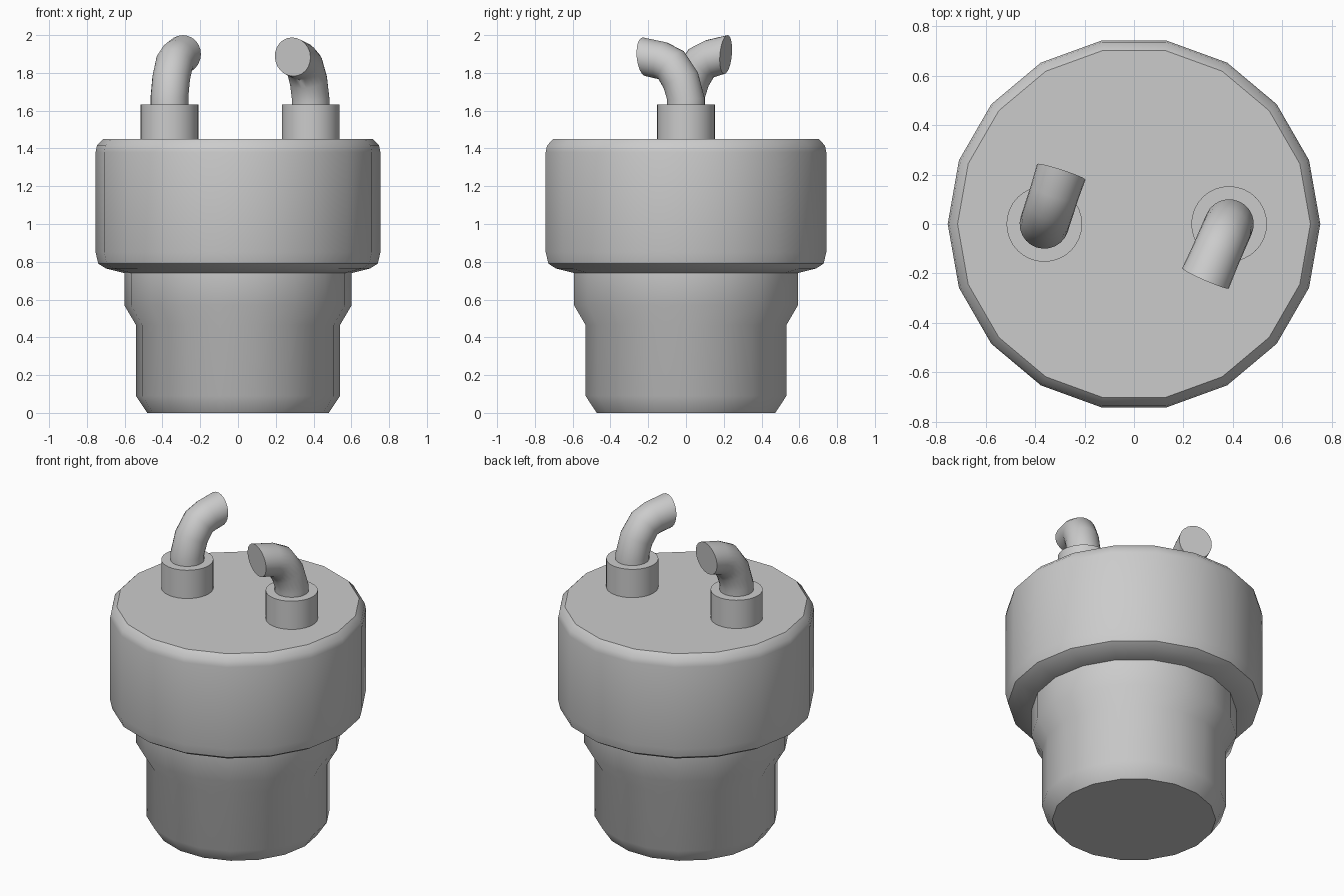
import bpy, bmesh
from math import sin, cos, radians, pi

if "Cube" in bpy.data.objects:
    bpy.data.objects.remove(bpy.data.objects["Cube"])


def make_object(name, rings):
    """Skin a list of vertex rings and cap both ends."""
    bm = bmesh.new()
    loops = [[bm.verts.new(p) for p in ring] for ring in rings]
    n = len(loops[0])
    for a, b in zip(loops, loops[1:]):
        for i in range(n):
            j = (i + 1) % n
            bm.faces.new((a[i], a[j], b[j], b[i]))
    bm.faces.new(loops[0][::-1])
    bm.faces.new(loops[-1])
    bmesh.ops.recalc_face_normals(bm, faces=bm.faces)
    mesh = bpy.data.meshes.new(name)
    bm.to_mesh(mesh)
    bm.free()
    obj = bpy.data.objects.new(name, mesh)
    bpy.context.collection.objects.link(obj)
    bpy.ops.object.select_all(action='DESELECT')
    obj.select_set(True)
    bpy.context.view_layer.objects.active = obj
    bpy.ops.object.shade_smooth_by_angle(angle=radians(40))
    return obj


def lathe(name, profile, sides, x=0.0):
    """Turn a (radius, z) profile around a vertical axis."""
    make_object(name, [[(x + r * cos(2 * pi * i / sides), r * sin(2 * pi * i / sides), z)
                        for i in range(sides)] for r, z in profile])


def bent_pipe(name, x, azimuth, path, dz, sides=24):
    """Sweep rings along a bend; path holds (reach, z, elevation, radius)."""
    ca, sa = cos(radians(azimuth)), sin(radians(azimuth))
    rings = []
    for s, z, elev, r in path:
        e = radians(elev)
        ring = []
        for i in range(sides):
            t = 2 * pi * i / sides
            u, v = r * cos(t), r * sin(t)      # u: in bend plane, v: sideways
            reach = s - u * sin(e)
            ring.append((x + reach * ca - v * sa, reach * sa + v * ca,
                         z + dz + u * cos(e)))
        rings.append(ring)
    make_object(name, rings)


# Stepped lower canister
lathe("lower_body", [(0.48, 0.0), (0.54, 0.09), (0.54, 0.465),
                     (0.602, 0.57), (0.602, 0.76)], 18)

# Wide upper drum with rounded rims
lathe("upper_drum", [(0.60, 0.74), (0.70, 0.765), (0.74, 0.79), (0.754, 0.85),
                     (0.754, 1.38), (0.747, 1.415), (0.714, 1.45)], 18)

# Two collars, each holding an elbow pipe
bend = [(0.0, 1.60, 90, 0.10), (0.0, 1.66, 88, 0.10), (0.03, 1.76, 65, 0.10),
        (0.085, 1.84, 40, 0.10), (0.14, 1.865, 15, 0.10)]
for side, x, azimuth, reach, dz in (("left", -0.363, 72.0, 0.222, 0.012),
                                    ("right", 0.385, -113.5, 0.24, 0.0)):
    lathe(side + "_collar", [(0.153, 1.44), (0.153, 1.633)], 32, x)
    bent_pipe(side + "_pipe", x, azimuth, bend + [(reach, 1.885, -5, 0.103)], dz)
